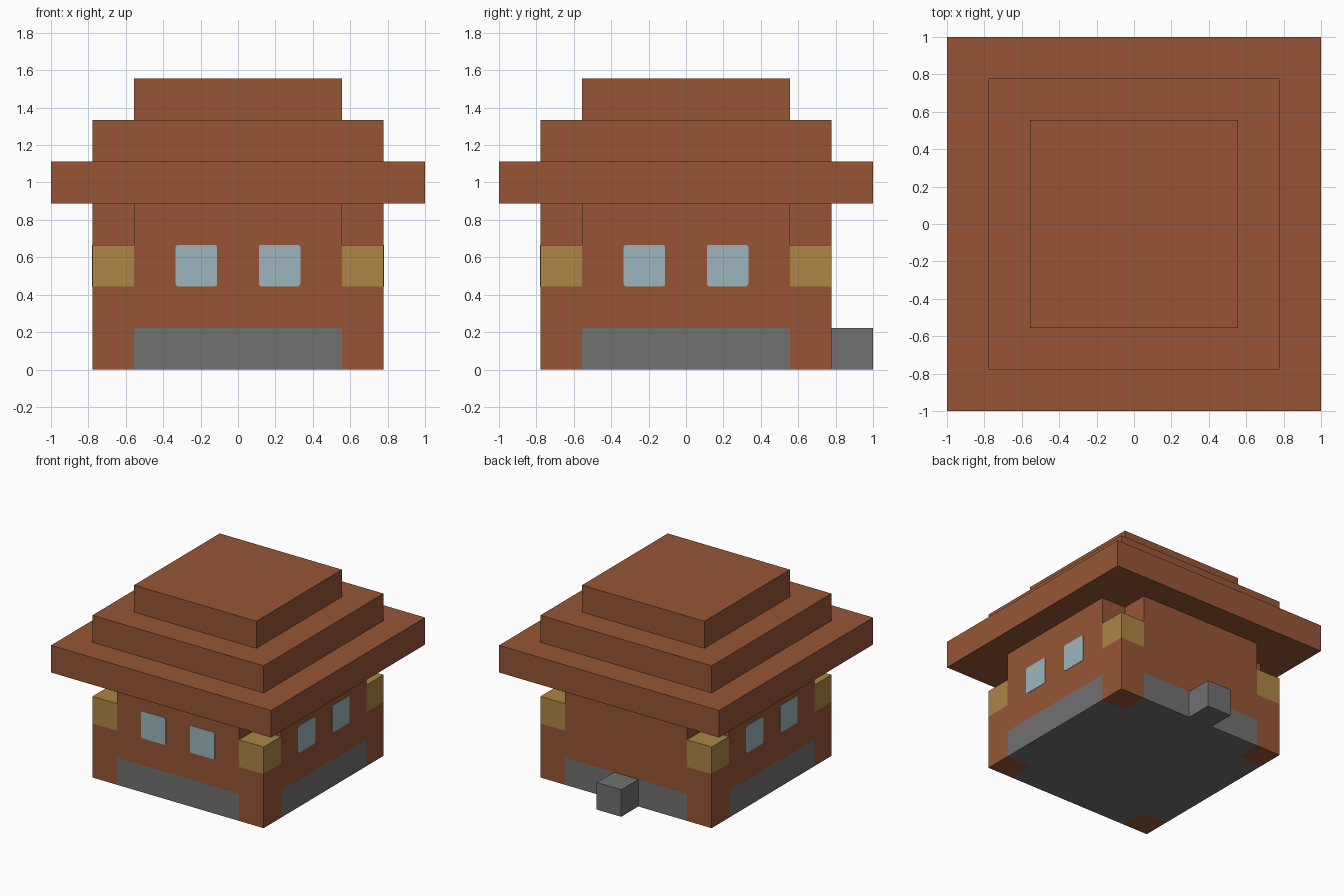
import bpy, bmesh
from math import radians
from mathutils import Matrix, Vector

cube = bpy.data.objects.get("Cube")
if cube:
    bpy.data.objects.remove(cube)

U = 2 / 9  # block size: the model is nine blocks wide


def material(name, rgb):
    mat = bpy.data.materials.new(name)
    mat.use_nodes = True
    color = (*rgb, 1)
    mat.diffuse_color = color
    mat.node_tree.nodes["Principled BSDF"].inputs["Base Color"].default_value = color
    return mat


BRICK = material("brick brown", (0.305, 0.091, 0.036))
STONE = material("stone grey", (0.165, 0.165, 0.165))
GOLD = material("lamp gold", (0.418, 0.238, 0.060))
GLASS = material("window blue", (0.337, 0.462, 0.509))


def finish(name, bm, mat):
    bmesh.ops.recalc_face_normals(bm, faces=bm.faces)
    mesh = bpy.data.meshes.new(name)
    bm.to_mesh(mesh)
    bm.free()
    mesh.materials.append(mat)
    obj = bpy.data.objects.new(name, mesh)
    bpy.context.collection.objects.link(obj)
    return obj


def box(name, center, size, mat):
    """Box with centre and size given in blocks."""
    bm = bmesh.new()
    bmesh.ops.create_cube(bm, size=1)
    bmesh.ops.scale(bm, vec=Vector(size) * U, verts=bm.verts)
    bmesh.ops.translate(bm, vec=Vector(center) * U, verts=bm.verts)
    return finish(name, bm, mat)


def cross_prism(name, bottom, top, mat):
    """Square prism with a one-block notch at each corner."""
    bm = bmesh.new()
    quarter = [(3.5, 2.5), (2.5, 2.5), (2.5, 3.5)]
    outline = []
    for turn in range(4):
        rot = Matrix.Rotation(radians(90 * turn), 3, "Z")
        outline += [rot @ Vector((x, y, bottom)) * U for x, y in quarter]
    base = bm.faces.new([bm.verts.new(p) for p in outline])
    raised = bmesh.ops.extrude_face_region(bm, geom=[base], use_keep_orig=True)
    verts = [g for g in raised["geom"] if isinstance(g, bmesh.types.BMVert)]
    bmesh.ops.translate(bm, vec=(0, 0, (top - bottom) * U), verts=verts)
    return finish(name, bm, mat)


def window(name, x, angle):
    """Thin pane with softened corners, set on the front wall then turned."""
    bm = bmesh.new()
    bmesh.ops.create_cube(bm, size=1)
    bmesh.ops.scale(bm, vec=(U, 0.006, U), verts=bm.verts)
    corners = [e for e in bm.edges
               if abs(e.verts[0].co.y - e.verts[1].co.y) > 0.001]
    bmesh.ops.bevel(bm, geom=corners, offset=0.014, segments=2,
                    profile=0.5, affect="EDGES")
    bmesh.ops.translate(bm, vec=(x * U, -3.5 * U, 2.5 * U), verts=bm.verts)
    bmesh.ops.rotate(bm, matrix=Matrix.Rotation(radians(angle), 3, "Z"),
                     verts=bm.verts)
    return finish(name, bm, GLASS)


# Foundation and walls share the notched plan
cross_prism("foundation", 0, 1, STONE)
cross_prism("walls", 1, 4, BRICK)

# Corner piers topped by lamps
for side, sx in (("left", 1), ("right", -1)):
    for end, sy in (("front", -1), ("back", 1)):
        box(f"{end}_{side}_pier", (3 * sx, 3 * sy, 1), (1, 1, 2), BRICK)
        box(f"{end}_{side}_lamp", (3 * sx, 3 * sy, 2.5), (1, 1, 1), GOLD)

# Stepped roof
for i, name in enumerate(("roof_eaves", "roof_middle", "roof_top")):
    width = 9 - 2 * i
    box(name, (0, 0, 4.5 + i), (width, width, 1), BRICK)

# Window pairs on the front and both sides
for wall, angle in (("front", 0), ("left", 90), ("right", -90)):
    for i, x in enumerate((-1, 1)):
        window(f"{wall}_window_{i + 1}", x, angle)

# Doorstep behind the house
box("back_step", (0, 4, 0.5), (1, 1, 1), STONE)
